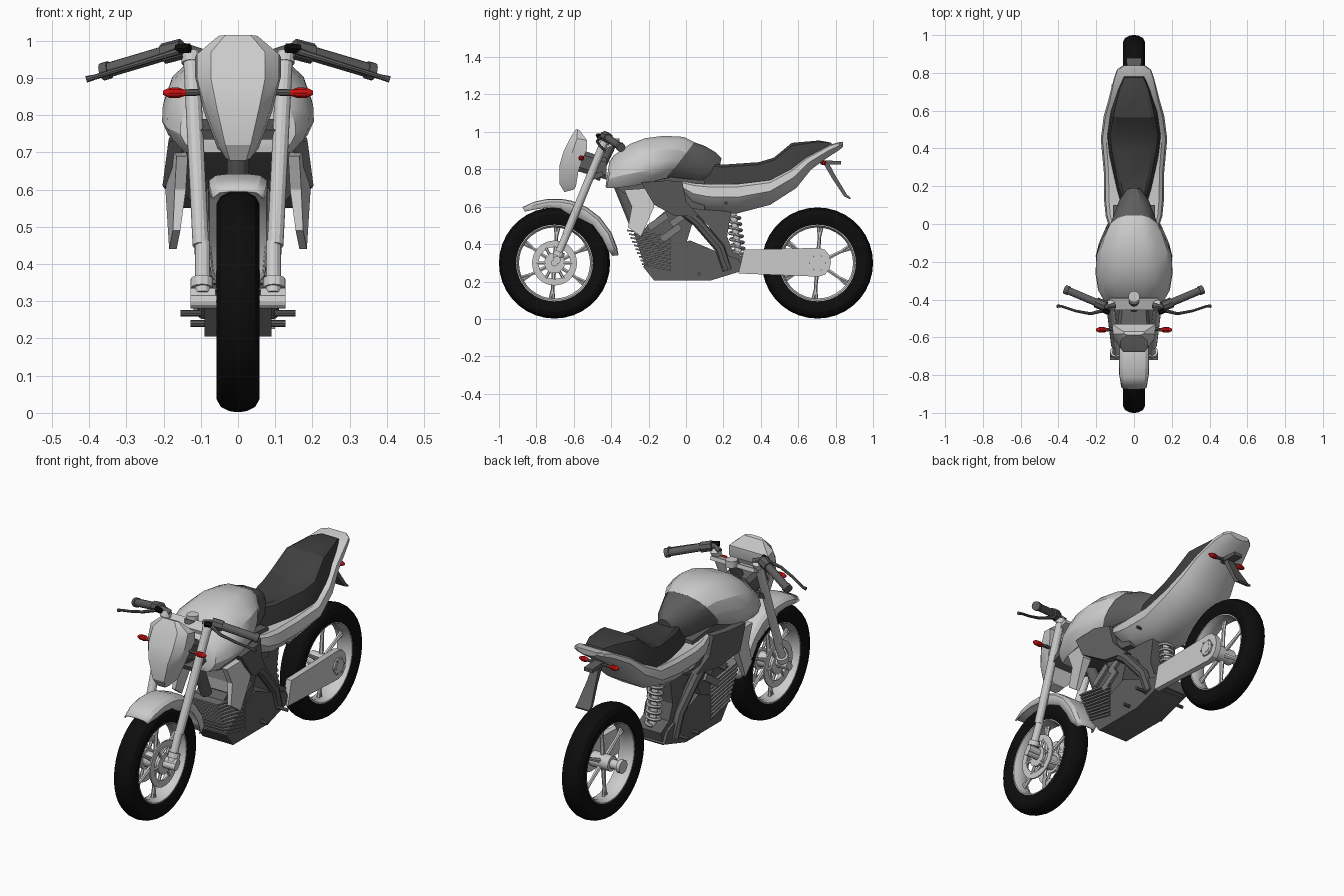
import bpy, bmesh
from math import sin, cos, pi, radians
from mathutils import Vector

def mat(name, c):
    m = bpy.data.materials.new(name)
    m.diffuse_color = (*c, 1)
    return m

BLACK = mat("rubber", (.004, .004, .004))
SEAT = mat("seat_dark", (.05, .05, .05))
DARK = mat("dark_grey", (.11, .11, .11))
MID = mat("mid_grey", (.2, .2, .2))
RED = mat("red", (.6, .005, .005))

def mesh(name, verts, faces, m=None):
    me = bpy.data.meshes.new(name)
    me.from_pydata([tuple(v) for v in verts], [], faces)
    bm = bmesh.new()
    bm.from_mesh(me)
    bmesh.ops.recalc_face_normals(bm, faces=bm.faces)
    bm.to_mesh(me)
    bm.free()
    if m:
        me.materials.append(m)
    ob = bpy.data.objects.new(name, me)
    bpy.context.collection.objects.link(ob)
    return ob

def rings(name, rs, m=None, closed=True, caps=True, loop=False):
    n, k = len(rs[0]), len(rs)
    f = [(i * n + j, i * n + (j + 1) % n, (i + 1) % k * n + (j + 1) % n, (i + 1) % k * n + j)
         for i in range(k if loop else k - 1) for j in range(n if closed else n - 1)]
    if caps and closed and not loop:
        f += [tuple(range(n)), tuple(range((k - 1) * n, k * n))]
    return mesh(name, [v for r in rs for v in r], f, m)

def loft(name, secs, prof, m=None):
    # each section runs from point a to point b in the side plane, with a half width
    rs = []
    for ya, za, yb, zb, w in secs:
        half = [(w * k, ya + (yb - ya) * f, za + (zb - za) * f) for f, k in prof]
        rs.append(half + [(-x, y, z) for x, y, z in reversed(half)])
    return rings(name, rs, m)

def prism(name, outline, x0, x1, m=None):
    return rings(name, [[(x, y, z) for y, z in outline] for x in (x0, x1)], m)

def tube(name, pts, r, m=None, n=12):
    pts = [Vector(p) for p in pts]
    rad = r if isinstance(r, (list, tuple)) else [r] * len(pts)
    ref = Vector((0, 0, 1)) if abs((pts[1] - pts[0]).normalized().z) < .7 else Vector((1, 0, 0))
    rs = []
    for i, p in enumerate(pts):
        t = (pts[min(i + 1, len(pts) - 1)] - pts[max(i - 1, 0)]).normalized()
        u = t.cross(ref).normalized()
        v = t.cross(u)
        rs.append([p + rad[i] * (u * cos(a) + v * sin(a)) for a in [2 * pi * j / n for j in range(n)]])
    return rings(name, rs, m)

def lathe(name, prof, y, z, m=None, n=36):
    # closed (radius, x) profile turned about the wheel axle
    return rings(name, [[(x, y + r * cos(a), z + r * sin(a)) for r, x in prof]
                        for a in [2 * pi * i / n for i in range(n)]], m, loop=True)

def band(name, r0, r1, x0, x1, y, z, m=None, n=36):
    return lathe(name, [(r0, x0), (r1, x0), (r1, x1), (r0, x1)], y, z, m, n)

# wheels
WZ = .299
for tag, wy in (("front", -.703), ("rear", .703)):
    half = [(.205, .045), (.235, .058), (.262, .058), (.283, .046), (.294, .024), (.297, .006)]
    lathe(tag + "_tyre", half + [(r, -x) for r, x in reversed(half)], wy, WZ, BLACK)
    lathe(tag + "_rim", [(.212, .045), (.2, .045), (.19, .02), (.19, -.02), (.2, -.045), (.212, -.045)], wy, WZ)
    tube(tag + "_hub", [(-.055, wy, WZ), (.055, wy, WZ)], .04, n=20)
    for i in range(6):
        a = 2 * pi * i / 6 + .45
        for d in (-.05, .05):
            tube(tag + "_spoke", [(0, wy + .03 * cos(a), WZ + .03 * sin(a)),
                                  (0, wy + .14 * cos(a), WZ + .14 * sin(a)),
                                  (0, wy + .195 * cos(a + d), WZ + .195 * sin(a + d))], [.012, .009, .009], n=6)

# front brake discs and axle
FY, RY = -.703, .703
for s in (1, -1):
    band("brake_disc", .085, .12, s * .049, s * .056, FY, WZ)
    band("disc_carrier", .02, .055, s * .045, s * .058, FY, WZ, n=20)
    for i in range(6):
        a = 2 * pi * i / 6
        tube("disc_arm", [(s * .052, FY + r * cos(a), WZ + r * sin(a)) for r in (.045, .095)], .008, n=6)
tube("front_axle", [(-.127, FY, WZ), (.127, FY, WZ)], .018)

# rear hub and single-sided swingarm
tube("rear_axle", [(-.12, RY, WZ), (-.1, RY, WZ), (-.099, RY, WZ), (.11, RY, WZ)], [.035, .035, .024, .024], n=20)
end = [(.71 + .065 * cos(a), .303 + .077 * sin(a)) for a in [radians(d) for d in range(-90, 91, 30)]]
prism("swingarm", [(.28, .243)] + end + [(.31, .37)], .068, .1)
band("swingarm_boss", .02, .04, .098, .108, RY, WZ, n=20)
for i in range(6):
    a = 2 * pi * i / 6
    y, z = RY + .04 * cos(a), WZ + .04 * sin(a)
    tube("hub_bolt", [(.1, y, z), (.112, y, z)], .005, n=6)

# front mudguard
rs = []
for d, w, skirt in ((7, .6, .01), (14, .9, .03), (28, 1, .035), (45, 1, .035), (60, 1, .05), (75, 1, .05),
                    (84, 1, .03), (96, 1, .025), (108, .98, .02), (120, .85, .005)):
    a = radians(d)
    half = [(.08, -skirt), (.078, .004), (.06, .018), (.025, .022)]
    rs.append([(s * x * w, FY + (.323 + h) * cos(a), WZ + (.323 + h) * sin(a))
               for s, pts in ((1, half), (-1, half[::-1])) for x, h in pts])
fender = rings("front_mudguard", rs, closed=False)
sol = fender.modifiers.new("thickness", 'SOLIDIFY')
sol.thickness = .005

for s in (1, -1):
    # fork legs with collars and brake clamps
    tube("fork_lower", [(s * .095, -.695, .32), (s * .095, -.635, .46)], .02)
    tube("fork_upper", [(s * .1, -.64, .45), (s * .125, -.435, .95)], .022)
    tube("fork_collar", [(s * .097, -.685, .335), (s * .097, -.675, .36)], .03)
    tube("fork_foot", [(s * .06, -.69, .315), (s * .127, -.69, .315)], .02)
    tube("fork_cap", [(s * .125, -.437, .94), (s * .126, -.427, .965)], .027)
    # handlebars, grips, levers
    tube("handlebar", [(s * .1, -.43, .965), (s * .14, -.44, .98), (s * .36, -.348, .918)], .014, DARK)
    tube("grip", [(s * .17, -.428, .974), (s * .345, -.354, .922)], .02, DARK)
    tube("grip_end", [(s * .345, -.354, .922), (s * .365, -.346, .916)], .024, DARK)
    tube("switch_box", [(s * .15, -.436, .978), (s * .2, -.415, .965)], .028, DARK, n=8)
    tube("reservoir", [(s * .13, -.47, .98), (s * .165, -.455, .978)], .014, BLACK, n=6)
    tube("lever", [(s * .15, -.455, .975), (s * .23, -.475, .95), (s * .31, -.46, .925),
                   (s * .385, -.435, .902), (s * .408, -.435, .896)], [.01, .008, .007, .007, .009], DARK, n=8)
    # indicators front and rear
    tube("front_indicator_stem", [(s * .08, -.555, .862), (s * .15, -.56, .86)], .009, DARK, n=8)
    tube("front_indicator", [(s * .14, -.56, .86), (s * .16, -.56, .86), (s * .185, -.56, .86), (s * .201, -.56, .86)],
         [.008, .015, .014, .006], RED, n=10)
    tube("rear_indicator_stem", [(0, .74, .835), (s * .07, .736, .835)], .008, DARK, n=8)
    tube("rear_indicator", [(s * .065, .736, .835), (s * .08, .736, .835), (s * .1, .736, .835), (s * .115, .736, .835)],
         [.008, .014, .013, .006], RED, n=10)
    # radiator shrouds and dark side panels
    shroud = ((-.33, .69, .135, .165), (-.19, .70, .14, .175), (-.17, .60, .145, .195),
              (-.24, .44, .165, .185), (-.31, .49, .155, .175), (-.29, .6, .14, .17))
    rings("radiator_shroud", [[(s * p[i], p[0], p[1]) for p in shroud] for i in (2, 3)])
    panel = ((-.24, .73, .187), (-.1, .74, .185), (-.02, .735, .15), (0, .63, .14), (.07, .55, .11),
             (-.06, .55, .15), (-.17, .61, .203))
    rings("side_panel", [[(s * (x - d), y, z) for y, z, x in panel] for d in (0, .04)], DARK)
    # foot pegs
    tube("foot_peg", [(s * .06, .2, .268), (s * .155, .2, .268)], .009, DARK, n=8)
    tube("gear_peg", [(s * .06, .07, .24), (s * .127, .07, .24)], .009, DARK, n=8)
    tube("passenger_peg", [(s * .1, .215, .62), (s * .16, .215, .62)], .007, DARK, n=8)
    # frame rails
    tube("frame_rail", [(s * .1, -.12, .66), (s * .095, .06, .52), (s * .085, .18, .38), (s * .08, .22, .26)],
         .028, DARK, n=8)

# central rear shock
a, b = Vector((0, .25, .58)), Vector((0, .285, .32))
tube("shock_body", [a, b], .018)
tube("shock_spring", [a.lerp(b, i / 96) + Vector((.034 * cos(i * pi / 6), .034 * sin(i * pi / 6), 0))
                      for i in range(8, 89)], .008, n=6)

# fork yokes and ignition ring
prism("top_yoke", [(-.455, .925), (-.395, .945), (-.39, .925), (-.45, .905)], -.13, .13)
prism("lower_yoke", [(-.53, .76), (-.45, .79), (-.44, .765), (-.52, .735)], -.12, .12, DARK)
tube("ignition_ring", [(0, -.385, .93), (0, -.385, .965)], .03, n=16)
tube("steering_stem", [(0, -.49, .75), (0, -.40, .94)], .03, DARK)

# headlight cowl and housing
loft("headlight_cowl", [(-.65, .678, -.60, .692, .035), (-.675, .72, -.588, .71, .055), (-.677, .82, -.572, .81, .092),
                        (-.655, .895, -.53, .905, .116), (-.617, .97, -.53, .955, .116), (-.588, 1.015, -.57, 1.01, .055)],
     [(0, .62), (.4, .95), (1, 1)])
loft("headlight_housing", [(-.565, .905, -.58, .79, .09), (-.425, .86, -.425, .745, .075)],
     [(0, .8), (.2, 1), (.8, 1), (1, .8)], DARK)

# tank and rear tank cover
body = [(0, .3), (.08, .58), (.3, .88), (.55, .99), (.72, 1), (.86, .92), (1, .76)]
loft("tank", [(-.41, .84, -.43, .71, .12), (-.385, .875, -.425, .70, .155), (-.30, .935, -.37, .70, .19),
              (-.22, .966, -.28, .712, .204), (-.117, .979, -.2, .728, .2), (-.01, .973, -.117, .75, .165),
              (.045, .945, -.1, .755, .142)], body)
loft("tank_cover", [(.02, .953, -.13, .75, .152), (.10, .925, -.06, .745, .12), (.155, .893, .05, .74, .09),
                    (.19, .86, .165, .745, .045)], body, DARK)

# tail fairing and seat
loft("tail_fairing", [(-.02, .735, -.015, .66, .13), (.05, .725, .03, .60, .15), (.13, .72, .11, .572, .158),
                      (.28, .722, .27, .563, .16), (.45, .742, .45, .61, .176), (.56, .80, .59, .70, .16),
                      (.65, .868, .67, .80, .135), (.77, .932, .76, .865, .108), (.82, .945, .815, .9, .09),
                      (.84, .947, .838, .918, .06)],
     [(0, .84), (.1, .95), (.45, 1), (.75, .78), (1, .35)])
loft("seat", [(.13, .83, .08, .722, .06), (.2, .825, .18, .715, .09), (.39, .838, .36, .725, .13),
              (.47, .862, .47, .742, .142), (.565, .941, .60, .825, .122), (.71, .954, .71, .89, .085),
              (.775, .943, .785, .925, .055)], [(0, .72), (.12, .9), (.5, .97), (1, 1)], SEAT)

# number plate bracket
prism("tail_bracket", [(.71, .85), (.83, .843), (.83, .825), (.72, .825)], -.025, .025, DARK)
loft("plate_strut", [(.735, .83, .765, .83, .02), (.785, .745, .80, .765, .025), (.845, .655, .86, .665, .04),
                     (.878, .64, .88, .648, .04)], [(0, 1), (1, 1)], DARK)

# main frame
prism("frame_spine", [(-.4, .72), (-.1, .76), (.1, .74), (.1, .58), (-.02, .6), (-.16, .64), (-.33, .67)], -.11, .11, DARK)
prism("frame_pillar", [(.06, .6), (.24, .57), (.22, .44), (.25, .36), (.32, .32), (.30, .25), (.18, .25), (.17, .4),
                       (.12, .5), (.0, .6)], -.075, .075, DARK)
tube("frame_downtube", [(0, -.36, .72), (0, -.27, .5)], .03, DARK)

# engine: crankcase, leaning head and finned cylinder
prism("crankcase", [(-.23, .28), (-.17, .205), (.13, .205), (.31, .26), (.28, .32), (.14, .37), (.02, .42), (-.12, .36)],
      -.09, .09, DARK)
prism("cylinder_head", [(-.25, .46), (-.06, .62), (.04, .53), (.0, .4), (-.12, .36)], -.085, .085, DARK)
for y, z in ((-.16, .5), (-.09, .44), (-.04, .52)):
    prism("head_cover", [(y - .05, z), (y + .05, z + .07), (y + .07, z + .04), (y - .03, z - .03)], -.1, .1, MID)
prism("cylinder_core", [(-.28, .46), (-.1, .43), (-.1, .27), (-.22, .28)], -.075, .075, DARK)
for i in range(10):
    y, z = -.315 + .009 * i, .478 - .02 * i
    prism("cooling_fin", [(y, z), (-.08, z - .035), (-.08, z - .044), (y, z - .009)], -.1, .1, MID)

# smooth shading with sharp creases kept
bpy.ops.object.select_all(action='SELECT')
bpy.context.view_layer.objects.active = fender
bpy.ops.object.shade_smooth_by_angle(angle=radians(28))
